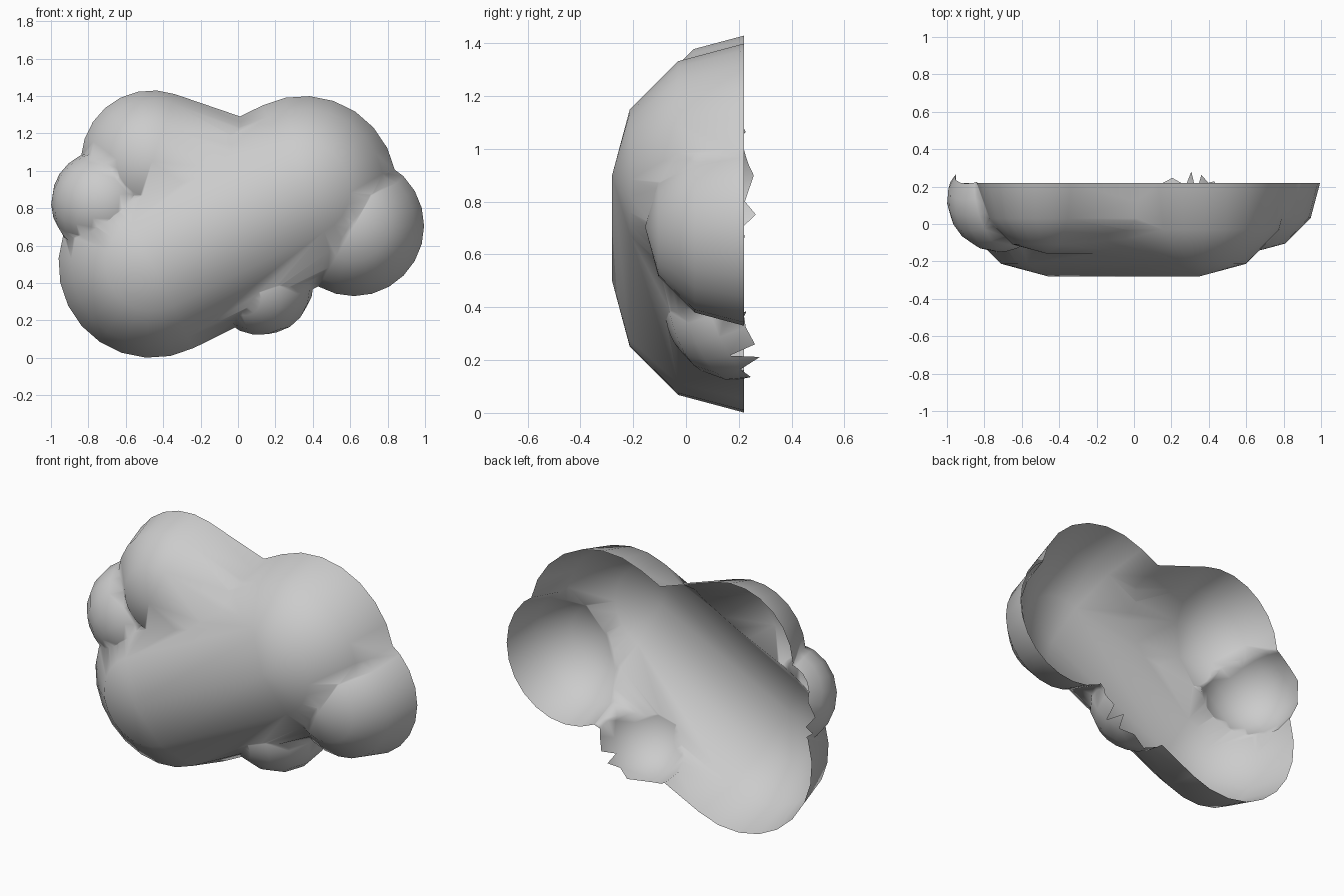
import bpy, bmesh, math
from mathutils import Vector, Matrix

if "Cube" in bpy.data.objects:
    bpy.data.objects.remove(bpy.data.objects["Cube"])

BACK = 0.22  # plane of the open back


def lobe(name, centres, r, segs=24, rings=6, tilt=(0, 0, 0)):
    """Ball (one centre) or capsule (two centres), poles along y, as a convex hull."""
    turn = 0.0
    if len(centres) == 2:
        d = Vector(centres[1]) - Vector(centres[0])
        turn = math.atan2(d.z, d.x)
    rot = Matrix.Rotation(tilt[0], 3, 'X') @ Matrix.Rotation(tilt[2], 3, 'Z')
    bm = bmesh.new()
    for c in centres:
        for i in range(rings + 1):
            lat = -math.pi / 2 + math.pi * i / rings
            n = 1 if i in (0, rings) else segs
            for j in range(n):
                a = turn + 2 * math.pi * j / segs
                p = Vector((math.cos(lat) * math.cos(a), math.sin(lat),
                            math.cos(lat) * math.sin(a)))
                bm.verts.new(Vector(c) + rot @ p * r)
    out = bmesh.ops.convex_hull(bm, input=bm.verts)
    extra = [v for v in bm.verts if not v.link_faces]
    bmesh.ops.delete(bm, geom=extra, context='VERTS')
    bmesh.ops.recalc_face_normals(bm, faces=bm.faces)
    me = bpy.data.meshes.new(name)
    bm.to_mesh(me)
    bm.free()
    ob = bpy.data.objects.new(name, me)
    bpy.context.collection.objects.link(ob)
    return ob


# Main slanted body, with the other lobes fused into it
cloud = lobe("cloud_shell", [(-0.46, BACK, 0.5), (0.35, BACK, 0.9)], 0.5)
lobes = [
    lobe("upper_left_lobe", [(-0.46, BACK, 1.05), (0.3, BACK, 0.79)], 0.38),
    lobe("right_lobe", [(0.62, BACK, 0.705)], 0.375),
    lobe("left_lobe", [(-0.72, 0.13, 0.83)], 0.28, 20, 10, (0.5, 0, 0.4)),
    lobe("bottom_lobe", [(0.125, 0.2, 0.4)], 0.28, 20, 8, (0.3, 0, -0.4)),
]
bpy.context.view_layer.objects.active = cloud
for ob in lobes:
    m = cloud.modifiers.new("fuse", 'BOOLEAN')
    m.operation, m.solver, m.object = 'UNION', 'EXACT', ob
    bpy.ops.object.modifier_apply(modifier=m.name)
    bpy.data.objects.remove(ob)

# Open the back: drop faces behind the plane, leaving a slightly ragged rim
bm = bmesh.new()
bm.from_mesh(cloud.data)
bmesh.ops.triangulate(bm, faces=bm.faces)
behind = [f for f in bm.faces if f.calc_center_median().y > BACK + 0.005]
bmesh.ops.delete(bm, geom=behind, context='FACES')
for v in bm.verts:
    v.co.y = min(v.co.y, 0.28)
for f in bm.faces:
    f.smooth = True
bm.to_mesh(cloud.data)
bm.free()
